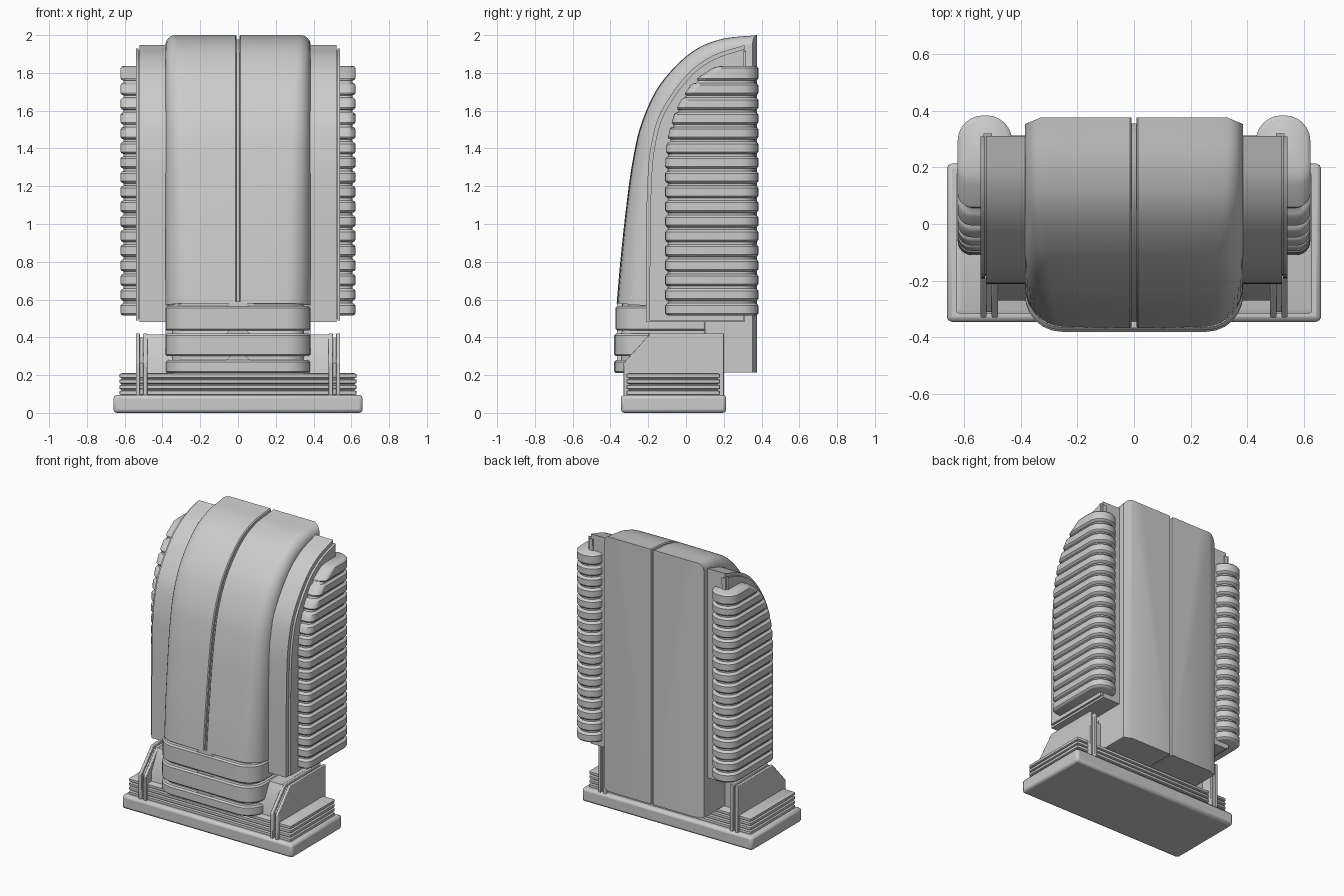
import bpy, bmesh
from math import sin, cos, pi, sqrt
from mathutils import Vector

if "Cube" in bpy.data.objects:
    bpy.data.objects.remove(bpy.data.objects["Cube"])


def finish(name, bm, mirror=False, bevel=0, angle=0.6):
    bmesh.ops.recalc_face_normals(bm, faces=bm.faces)
    me = bpy.data.meshes.new(name)
    bm.to_mesh(me)
    bm.free()
    ob = bpy.data.objects.new(name, me)
    bpy.context.collection.objects.link(ob)
    if bevel:
        b = ob.modifiers.new("bevel", 'BEVEL')
        b.width, b.segments, b.limit_method, b.angle_limit = bevel, 2, 'ANGLE', 0.7
    if mirror:
        ob.modifiers.new("mirror", 'MIRROR').use_mirror_merge = False
    bpy.ops.object.select_all(action='DESELECT')
    ob.select_set(True)
    bpy.context.view_layer.objects.active = ob
    bpy.ops.object.shade_smooth_by_angle(angle=angle)
    return ob


def smooth(pts, n=6):
    """Catmull-Rom curve through 2D points."""
    p = [Vector(q) for q in pts]
    p = [2 * p[0] - p[1]] + p + [2 * p[-1] - p[-2]]
    out = []
    for i in range(1, len(p) - 2):
        a, b, c, d = p[i - 1:i + 3]
        for k in range(n):
            t = k / n
            out.append(0.5 * (2 * b + (c - a) * t + (2 * a - 5 * b + 4 * c - d) * t * t
                              + (3 * b - a - 3 * c + d) * t ** 3))
    return out + [p[-2]]


def normals(c):
    """Inward normals of a curve running up the front and over the top."""
    res = []
    for i in range(len(c)):
        t = (c[min(i + 1, len(c) - 1)] - c[max(i - 1, 0)]).normalized()
        res.append(Vector((t.y, -t.x)))
    return res


def inset(c, d):
    return [p + n * d for p, n in zip(c, normals(c))]


def extrude(name, prof, x0, x1, mirror=False, bevel=0):
    """Extrude a y/z outline along x."""
    bm = bmesh.new()
    a = [bm.verts.new((x0, p[0], p[1])) for p in prof]
    b = [bm.verts.new((x1, p[0], p[1])) for p in prof]
    bm.faces.new(a)
    bm.faces.new(b)
    for i in range(len(a)):
        j = (i + 1) % len(a)
        bm.faces.new((a[i], a[j], b[j], b[i]))
    return finish(name, bm, mirror, bevel)


def box(name, x0, x1, y0, y1, z0, z1, mirror=False, bevel=0):
    return extrude(name, [(y0, z0), (y0, z1), (y1, z1), (y1, z0)], x0, x1, mirror, bevel)


def plan(x0, x1, y0, y1, z, rf, rb, n=6):
    """Rounded rectangle at height z; rf / rb are front and back corner radii."""
    pts = []
    for cx, cy, r, a0 in ((x1 - rf, y0 + rf, rf, -pi / 2), (x1 - rb, y1 - rb, rb, 0),
                          (x0 + rb, y1 - rb, rb, pi / 2), (x0 + rf, y0 + rf, rf, pi)):
        for k in range(n + 1):
            a = a0 + k / n * pi / 2
            pts.append((cx + r * cos(a), cy + r * sin(a), z))
    return pts


def loft(name, rings, mirror=False):
    bm = bmesh.new()
    R = [[bm.verts.new(v) for v in r] for r in rings]
    for a, b in zip(R, R[1:]):
        for i in range(len(a)):
            j = (i + 1) % len(a)
            bm.faces.new((a[i], a[j], b[j], b[i]))
    bm.faces.new(R[0])
    bm.faces.new(R[-1])
    return finish(name, bm, mirror)


# Base plate and stacked slats
box("base_plate", -0.66, 0.66, -0.345, 0.213, 0, 0.095, bevel=0.018)
rings = []
for i in range(4):
    z = 0.09 + i * 0.03
    for dz, d in ((0, 0.012), (0.003, 0.012), (0.008, 0), (0.025, 0), (0.03, 0.012)):
        rings.append(plan(-0.628 + d, 0.628 - d, -0.315 + d, 0.18 - d, z + dz, 0.01, 0.01, 2))
loft("base_slats", rings)


# Chamfered brackets: two rails with a recessed web, and a block between them
def bracket(d):
    return [(-0.33 + d, 0.085), (-0.33 + d, 0.265), (-0.19 + d / 2, 0.42 - d),
            (0.2 - d, 0.42 - d), (0.2 - d, 0.085)]


extrude("bracket_inner_rail", bracket(0), 0.48, 0.502, True, 0.004)
extrude("bracket_outer_rail", bracket(0), 0.52, 0.541, True, 0.004)
extrude("bracket_web", bracket(0.02), 0.495, 0.528, True)
extrude("base_block", [(-0.27, 0.1), (-0.27, 0.28), (-0.2, 0.415), (0.12, 0.415), (0.12, 0.1)], -0.49, 0.49)

# Three rounded collar bands with narrower necks
rings = []
for z0, z1, yf in ((0.21, 0.28, -0.38), (0.3, 0.42, -0.38), (0.435, 0.565, -0.374)):
    for z, d in ((z0, 0.035), (z0, 0.01), (z0 + 0.01, 0), (z1 - 0.01, 0), (z1, 0.01), (z1, 0.035)):
        rings.append(plan(-0.385 + d, 0.385 - d, yf + d, 0.1, z, 0.13 - d, 0.01))
rings.append(plan(-0.35, 0.35, -0.34, 0.1, 0.62, 0.095, 0.01))
loft("collar_bands", rings)
for i, z in enumerate((0.275, 0.415, 0.56)):
    bm = bmesh.new()
    vs = [[bm.verts.new((x, y, zz)) for x, zz in ((-0.07, z), (0.07, z), (0.035, z + 0.03), (-0.035, z + 0.03))]
          for y in (-0.366, -0.3)]
    bm.faces.new(vs[0])
    bm.faces.new(vs[1])
    for k in range(4):
        bm.faces.new((vs[0][k], vs[0][k - 1], vs[1][k - 1], vs[1][k]))
    finish("collar_tab_%d" % i, bm)

# Main hood: mirrored half with rounded side corner and a central seam
hood = smooth([(-0.367, 0.58), (-0.348, 0.8), (-0.318, 1.08), (-0.285, 1.32), (-0.237, 1.53),
               (-0.14, 1.735), (0.02, 1.903), (0.18, 1.977), (0.375, 2.0)])
W, G = 0.385, 0.008
bm = bmesh.new()
rows = []
nrm = normals(hood)
nrm[-1] = Vector((0, -1))
for i, (p, n) in enumerate(zip(hood, nrm)):
    t = 1 - i / (len(hood) - 1)
    r = 0.055 + 0.075 * t
    cols = [(G, 0), (G + 0.006, -0.0)] + [((W - r) * k / 4, 0) for k in (1, 2, 3)]
    cols[0] = (G, 0.006)
    cols += [(W - r + r * sin(k * pi / 16), r * (1 - cos(k * pi / 16))) for k in range(9)]
    row = []
    for x, o in cols:
        q = p + n * (o + 0.014 * t * (x / W) ** 2)
        y = min(q.x, 0.375 - max(0, x - 0.33) * 0.42)
        row.append(bm.verts.new((x, y, q.y)))
    rows.append(row)
for a, b in zip(rows, rows[1:]):
    for k in range(len(a) - 1):
        bm.faces.new((a[k], a[k + 1], b[k + 1], b[k]))
V = bm.verts.new
b0, b1, b2 = V((G, 0.375, 0.215)), V((0.33, 0.375, 0.215)), V((W, 0.352, 0.215))
s0, s1 = V((W, 0.1, 0.215)), V((W, 0.1, 0.58))
c0, c1 = V((G, 0.1, 0.215)), V((G, 0.1, 0.58))
top = rows[-1]
bm.faces.new([r[-1] for r in rows] + [b2, s0, s1])
bm.faces.new([r[0] for r in rows] + [b0, c0, c1])
bm.faces.new(top[:6] + [b1, b0])
bm.faces.new(top[5:] + [b2, b1])
bm.faces.new((b0, b1, b2, s0, c0))
bm.faces.new((s0, s1, c1, c0))
bm.faces.new(rows[0] + [s1, c1])
finish("hood_half", bm, True)
extrude("seam_core", [(p.x, p.y) for p in inset(hood, 0.022)[:-1]]
        + [(0.355, 1.978), (0.355, 0.22), (0.12, 0.22), (0.12, 0.59)], -0.02, 0.02)

# Arched side shells with an inset outer rim plate
shell = smooth([(-0.213, 0.48), (-0.211, 0.9), (-0.205, 1.2), (-0.188, 1.4), (-0.135, 1.59),
                (0.0, 1.785), (0.14, 1.89), (0.31, 1.947)])
extrude("side_shell", shell + [Vector((0.312, 0.48))], 0.34, 0.521, True)
rim = inset(shell, 0.02)
rim[0].y = 0.49
rim[-1].x = 0.308
extrude("side_shell_groove", inset(shell, 0.03)[1:] + [Vector((0.3, 0.5)), Vector((-0.18, 0.5))], 0.5, 0.53, True)
extrude("side_shell_rim", rim + [Vector((0.308, 0.49))], 0.526, 0.541, True)


# Ribbed side pods: stacked fins following an elliptical front
def pod_front(z):
    return -0.11 if z < 1.3 else 0.23 - 0.34 * sqrt(max(0, 1 - ((z - 1.3) / 0.545) ** 2))


rings = []
N, Z0, H = 17, 0.515, 1.322 / 17
for i in range(N):
    z = Z0 + i * H
    for dz, d in ((0.0, 0.016), (0.004, 0.006), (0.012, 0), (H - 0.024, 0),
                  (H - 0.016, 0.006), (H - 0.012, 0.016)):
        zz = z + dz + (0.012 if i == N - 1 and dz > 0.03 else 0)
        rings.append(plan(0.43 + d, 0.622 - d, pod_front(zz) + d, 0.383 - d, zz, 0.05 - d / 2,
                          min(0.09, (0.36 - pod_front(zz)) / 2) - d / 2))
loft("ribbed_pod", rings, True)
